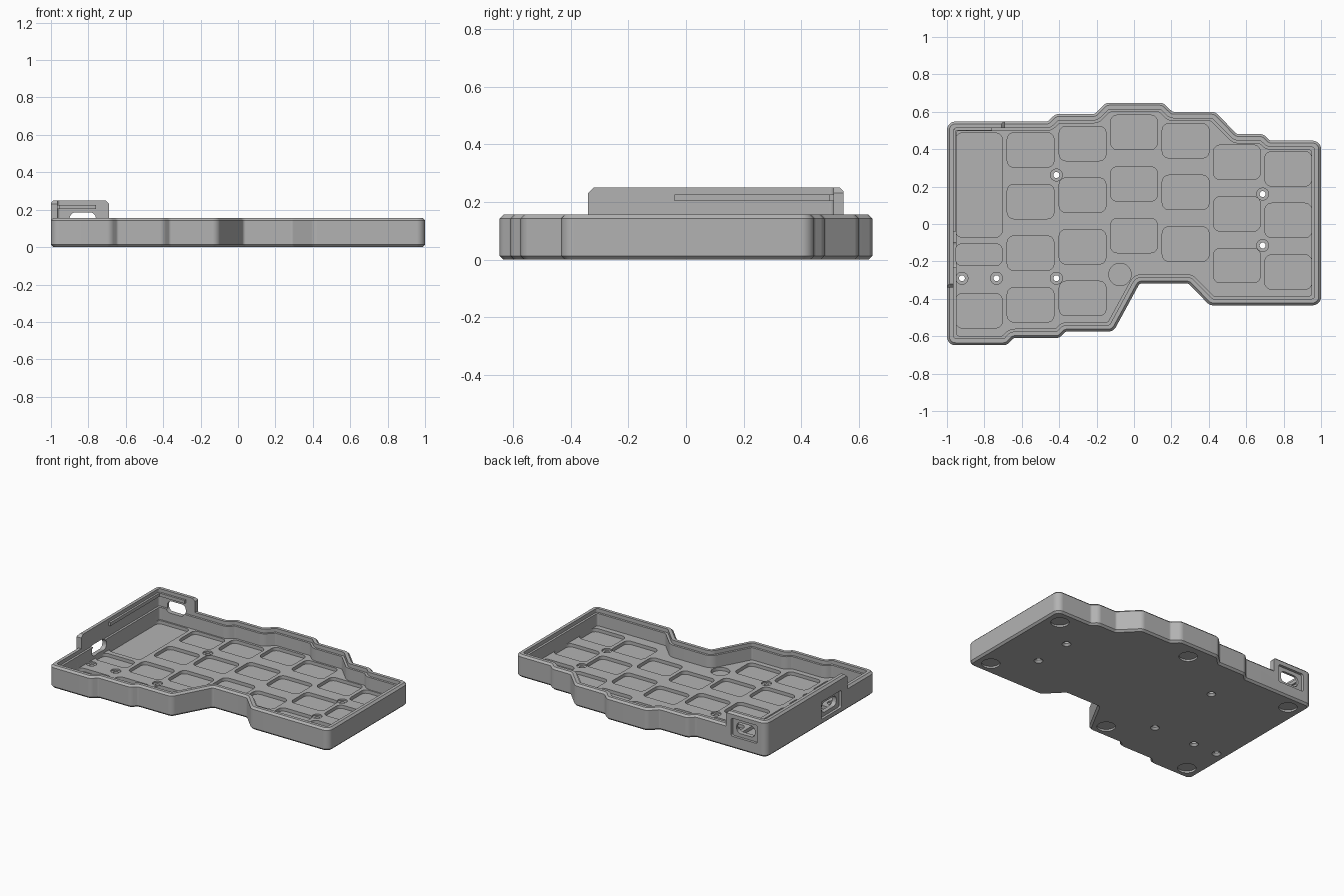
import bpy, bmesh, math
from mathutils import Vector

cube = bpy.data.objects.get("Cube")
if cube:
    bpy.data.objects.remove(cube)

grey = bpy.data.materials.new("case grey")
grey.use_nodes = True
COLOUR = (0.45, 0.45, 0.45, 1)
grey.diffuse_color = COLOUR
grey.node_tree.nodes["Principled BSDF"].inputs["Base Color"].default_value = COLOUR

RIM, TALL, FLOOR, POCKET = 0.156, 0.25, 0.045, 0.022

# Case outline, counter-clockwise from the front corner at -x
OUTLINE = [Vector(p) for p in (
    (-1, -.648), (-.68, -.648), (-.645, -.61), (-.4, -.61), (-.365, -.575), (-.11, -.575),
    (.03, -.318), (.29, -.318), (.405, -.435), (1, -.435), (1, .446), (.727, .446),
    (.69, .481), (.55, .481), (.433, .6), (.205, .6), (.155, .648), (-.15, .648),
    (-.21, .588), (-.42, .588), (-.46, .548), (-1, .548))]


def corners(points):
    """Each corner with its unit directions in and out, and its turn angle."""
    for i, p in enumerate(points):
        a = (p - points[i - 1]).normalized()
        b = (points[(i + 1) % len(points)] - p).normalized()
        yield p, a, b, math.atan2(a.x * b.y - a.y * b.x, a.dot(b))


def inset(points, d):
    """Move every side of a polygon inwards by d."""
    out = []
    for p, a, b, turn in corners(points):
        n = Vector((-a.y - b.y, a.x + b.x))
        out.append(p + n * (d / (1 + a.dot(b))))
    return out


def fillet(points, convex, concave=0.02, steps=5):
    """Replace every corner of a polygon by an arc."""
    out = []
    for p, a, b, turn in corners(points):
        r = convex if turn > 0 else concave
        start = p - a * r * math.tan(abs(turn) / 2)
        side = Vector((-a.y, a.x)) * math.copysign(1, turn)
        for k in range(steps + 1):
            t = abs(turn) * k / steps
            out.append(start + a * r * math.sin(t) + side * r * (1 - math.cos(t)))
    return out


def case_loop(d):
    return fillet(inset(OUTLINE, d), max(0.015, 0.045 - d), 0.02 + d)


def loft(bm, loops, ring=False):
    """Skin a stack of 3D loops; cap the ends, or join last to first."""
    rows = [[bm.verts.new(p) for p in loop] for loop in loops]
    pairs = list(zip(rows, rows[1:]))
    if ring:
        pairs.append((rows[-1], rows[0]))
    else:
        bm.faces.new(rows[0][::-1])
        bm.faces.new(rows[-1])
    for low, high in pairs:
        for i in range(len(low)):
            j = (i + 1) % len(low)
            bm.faces.new((low[i], low[j], high[j], high[i]))


def finish(name, bm):
    bmesh.ops.recalc_face_normals(bm, faces=bm.faces)
    mesh = bpy.data.meshes.new(name)
    bm.to_mesh(mesh)
    bm.free()
    mesh.materials.append(grey)
    obj = bpy.data.objects.new(name, mesh)
    bpy.context.collection.objects.link(obj)
    return obj


def case_part(name, profile, ring=False):
    bm = bmesh.new()
    loft(bm, [[(p.x, p.y, z) for p in case_loop(d)] for d, z in profile], ring)
    return finish(name, bm)


def box(name, low, high):
    low, high = Vector(low), Vector(high)
    bm = bmesh.new()
    bmesh.ops.create_cube(bm, size=1)
    for v in bm.verts:
        v.co = (low + high) / 2 + v.co * (high - low)
    return finish(name, bm)


def combine(target, other, operation):
    """Apply a boolean and drop the helper."""
    mod = target.modifiers.new("cut", 'BOOLEAN')
    mod.operation, mod.object, mod.solver, mod.use_self = operation, other, 'EXACT', True
    bpy.context.view_layer.objects.active = target
    bpy.ops.object.modifier_apply(modifier=mod.name)
    bpy.data.objects.remove(other)


# Tray: chamfered outside, flat rim, inner ledge, sunken floor
tray = case_part("tray", [(.013, 0), (0, .013), (0, RIM - .013), (.013, RIM), (.035, RIM),
                          (.035, .13), (.05, .13), (.05, FLOOR)])

# Raised wall around one back corner
wall = case_part("raised_wall", [(0, .1), (0, TALL - .013), (.013, TALL), (.035, TALL),
                                 (.035, .1)], ring=True)
region = box("wall_region", (-2, -.34, -1), (-.69, 2, TALL + .001))
bm = bmesh.new()
bm.from_mesh(region.data)
ends = [e for e in bm.edges if all(v.co.z > 0 for v in e.verts)
        and (all(v.co.x > -1 for v in e.verts) or all(v.co.y < 0 for v in e.verts))]
bmesh.ops.bevel(bm, geom=ends, offset=.02, segments=1, affect='EDGES')
bm.to_mesh(region.data)
bm.free()
combine(wall, region, 'INTERSECT')
combine(tray, wall, 'UNION')

cuts = bmesh.new()


def rounded(cx, cy, w, h, r):
    x, y = w / 2, h / 2
    return fillet([Vector((cx + sx * x, cy + sy * y))
                   for sx, sy in ((-1, -1), (1, -1), (1, 1), (-1, 1))], r)


def cut_down(points, z0, z1):
    loft(cuts, [[(p.x, p.y, z) for p in points] for z in (z0, z1)])


def cut_round(x, y, z0, z1, r0, r1=None):
    loft(cuts, [[(x + r * math.cos(t * math.tau / 32), y + r * math.sin(t * math.tau / 32), z)
                 for t in range(32)] for z, r in ((z0, r0), (z1, r1 or r0))])


# Key pockets: columns of (x, top row y, count) at an even pitch
PITCH = 0.276
for x, y, count in ((-.553, .396, 4), (-.275, .43, 4), (0, .49, 3), (.276, .445, 3),
                    (.55, .33, 3), (.825, .295, 3)):
    for row in range(count):
        cut_down(rounded(x, y - row * PITCH, .25, .184, .035), POCKET, .08)
# Pockets of the end column
for y, h in ((.208, .557), (-.164, .117), (-.464, .184)):
    cut_down(rounded(-.829, y, .249, h, .035), POCKET, .08)
cut_round(-.075, -.27, POCKET, .08, .06)

# Screw holes with a shallow seat above and a countersink below
for x, y in ((-.92, -.29), (-.735, -.29), (-.415, -.29), (-.415, .262), (.688, .16), (.688, -.115)):
    cut_round(x, y, -.05, .1, .016)
    cut_round(x, y, FLOOR - .01, .09, .032)
    cut_round(x, y, -.002, .014, .03, .0165)

# Recesses for the feet
for x, y in ((.895, .342), (.895, -.334), (0, .53), (-.89, .445), (-.17, -.475), (-.895, -.55)):
    cut_round(x, y, -.05, .013, .058)

# Ports: an outer recess and a through slot
for points, depth in ((rounded(-.83, .147, .2, .125, .012), .53),
                      (rounded(-.83, .147, .14, .076, .03), .45)):
    loft(cuts, [[(p.x, y, p.y) for p in points] for y in (depth, .7)])
for points, depth in ((rounded(-.165, .1, .22, .12, .012), -.982),
                      (rounded(-.165, .1, .16, .07, .03), -.93)):
    loft(cuts, [[(x, p.x, p.y) for p in points] for x in (depth, -1.2)])
combine(tray, finish("cutters", cuts), 'DIFFERENCE')

# Clip ribs inside the raised wall
ribs = [box("side_clip_rib", (-.97, -.04, .203), (-.951, .505, .226)),
        box("back_clip_rib", (-.96, .499, .203), (-.76, .518, .226))]

for obj in [tray] + ribs:
    bpy.ops.object.select_all(action='DESELECT')
    obj.select_set(True)
    bpy.context.view_layer.objects.active = obj
    bpy.ops.object.shade_smooth_by_angle(angle=math.radians(30))
    obj.modifiers.new("even shading", 'WEIGHTED_NORMAL').keep_sharp = True
